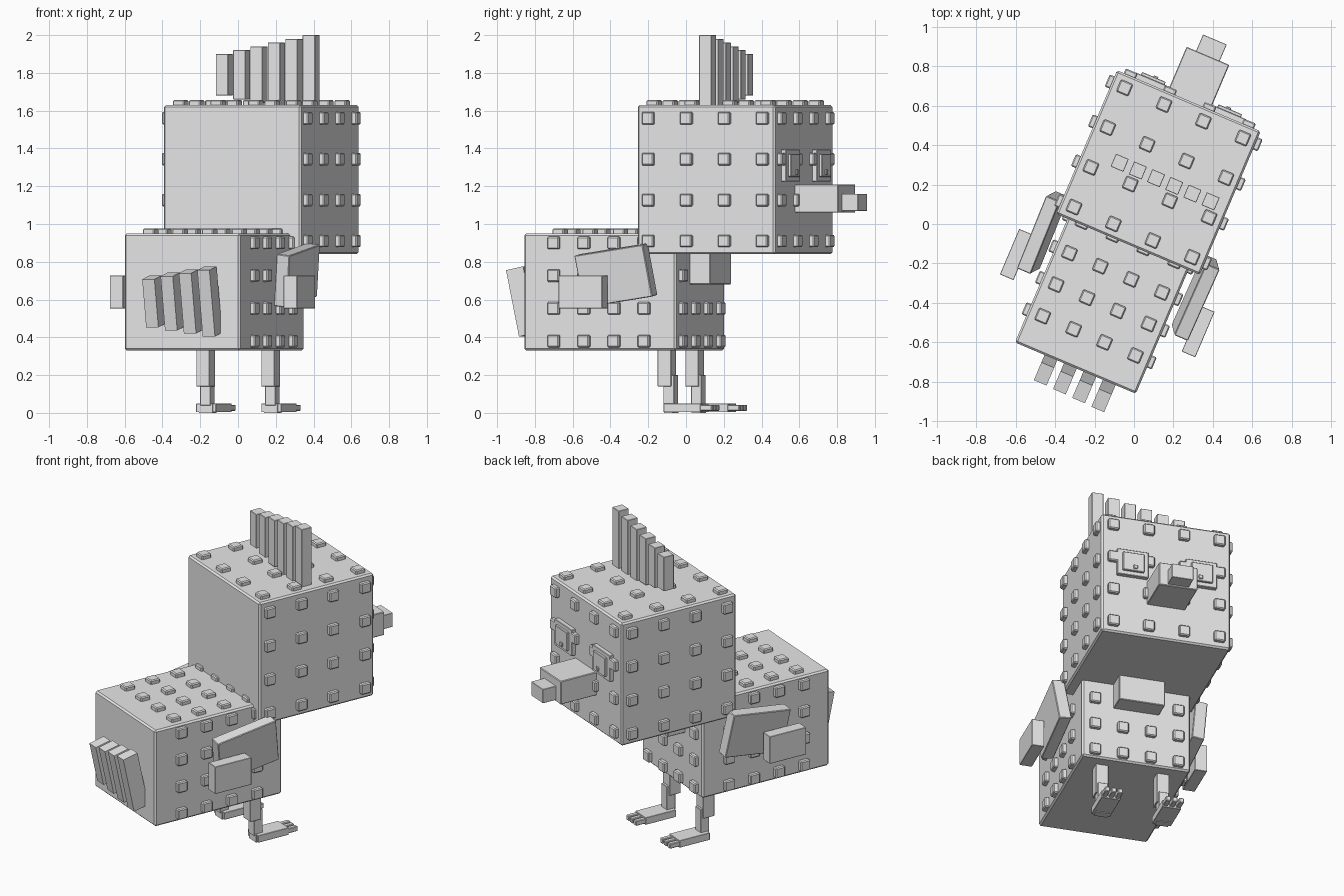
import bpy, bmesh, math
from mathutils import Matrix, Vector

cube = bpy.data.objects.get("Cube")
if cube:
    bpy.data.objects.remove(cube, do_unlink=True)

grey = bpy.data.materials.new("light_grey")
grey.use_nodes = True
grey.diffuse_color = (0.8, 0.8, 0.8, 1)
grey.node_tree.nodes["Principled BSDF"].inputs["Base Color"].default_value = (0.8, 0.8, 0.8, 1)

# The bird is turned on its vertical axis; local +y is its beak direction
TURN = Matrix.Rotation(math.radians(-23), 4, 'Z') @ Matrix.Translation((0.012, 0, 0))


def boxes(name, items, bevel=0.004):
    """One object made of boxes: (centre, size, tilt about x, roll about y)."""
    bm = bmesh.new()
    for centre, size, *angles in items:
        tilt, roll = angles if angles else (0, 0)
        mat = (TURN @ Matrix.Translation(centre)
               @ Matrix.Rotation(math.radians(roll), 4, 'Y')
               @ Matrix.Rotation(math.radians(tilt), 4, 'X')
               @ Matrix.Diagonal((*size, 1)))
        bmesh.ops.create_cube(bm, size=1, matrix=mat)
    mesh = bpy.data.meshes.new(name)
    bm.to_mesh(mesh)
    bm.free()
    mesh.materials.append(grey)
    obj = bpy.data.objects.new(name, mesh)
    bpy.context.collection.objects.link(obj)
    if bevel:
        mod = obj.modifiers.new("edge_bevel", 'BEVEL')
        mod.width = bevel
        mod.segments = 1
    return obj


def studs(name, centre, size, spread):
    """Four by four studs on the top, front and both sides of a block."""
    items = []
    steps = (-1, -1 / 3, 1 / 3, 1)
    for axis, sign in ((2, 1), (1, 1), (0, 1), (0, -1)):
        a, b = [i for i in range(3) if i != axis]
        for s in steps:
            for t in steps:
                pos = Vector(centre)
                pos[axis] += sign * (size[axis] / 2 + 0.008)
                pos[a] += s * spread[a]
                pos[b] += t * spread[b]
                dims = [0.066] * 3
                dims[axis] = 0.036
                items.append((pos, dims))
    boxes(name, items, 0.006)


# Body and head blocks with studs
body_centre, body_size = (0, -0.35, 0.64), (0.665, 0.875, 0.62)
head_centre, head_size = (0, 0.288, 1.235), (0.79, 0.79, 0.79)
boxes("body", [(body_centre, body_size)], 0.01)
boxes("head", [(head_centre, head_size)], 0.01)
studs("body_studs", body_centre, body_size, (0.255, 0.26, 0.26))
studs("head_studs", head_centre, head_size, (0.325, 0.328, 0.325))

# Comb: six posts rising to one side
boxes("comb", [((-0.2 + 0.1 * i, 0.257, 1.79), (0.07, 0.07, 0.22 + 0.04 * i))
               for i in range(6)], 0.002)

# Beak and wattle
boxes("beak", [((0, 0.79, 1.135), (0.235, 0.28, 0.15))])
boxes("beak_tip", [((0, 0.965, 1.115), (0.13, 0.11, 0.09))], 0.002)
boxes("wattle", [((0, 0.14, 0.765), (0.28, 0.13, 0.17))])

# Tail: four leaning slats
boxes("tail", [((-0.135 + 0.107 * i, -0.85, 0.59), (0.07, 0.1, 0.26 + 0.033 * i), 12, 0)
               for i in range(4)], 0)

for side, label in ((1, "left"), (-1, "right")):
    # Eye: plate, raised patch, pupil
    boxes(label + "_eye", [((side * 0.21, 0.69, 1.31), (0.19, 0.04, 0.17)),
                           ((side * 0.21, 0.705, 1.31), (0.13, 0.04, 0.12)),
                           ((side * 0.2, 0.725, 1.275), (0.025, 0.016, 0.025))], 0.003)
    # Wing with an outer feather plate
    boxes(label + "_wing", [((side * 0.42, -0.22, 0.728), (0.075, 0.4, 0.28), 8.5, side * 7)])
    boxes(label + "_wing_tip", [((side * 0.5, -0.375, 0.64), (0.075, 0.25, 0.175))], 0.002)
    # Leg, shin, foot and toes
    x = side * 0.187
    boxes(label + "_thigh", [((x, -0.025, 0.24), (0.076, 0.076, 0.2))], 0.002)
    boxes(label + "_shin", [((x, -0.003, 0.12), (0.06, 0.06, 0.16))], 0.002)
    boxes(label + "_foot", [((x, 0.085, 0.027), (0.115, 0.21, 0.046))], 0.002)
    boxes(label + "_toes", [((x + 0.04 * k, 0.215, 0.027), (0.03, 0.08, 0.032))
                            for k in (-1, 0, 1)], 0.004)
    # Ankle pad reaching the ground
    boxes(label + "_heel", [((x, 0.0, 0.025), (0.08, 0.05, 0.05))], 0)
